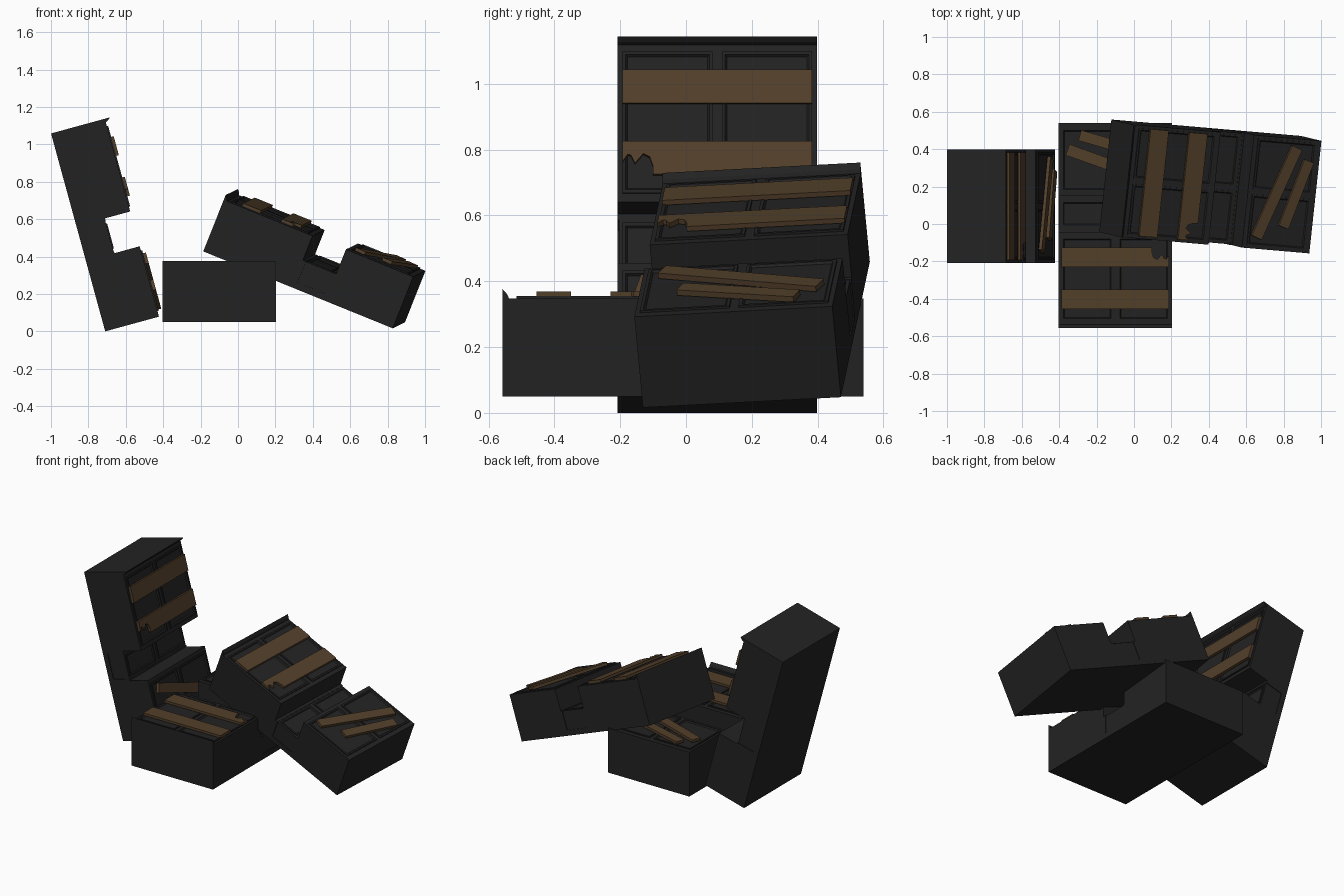
import bpy, bmesh, math
from mathutils import Matrix, Vector

if "Cube" in bpy.data.objects:
    bpy.data.objects.remove(bpy.data.objects["Cube"])


def material(name, rgb):
    m = bpy.data.materials.new(name)
    m.diffuse_color = (*rgb, 1)
    m.use_nodes = True
    m.node_tree.nodes["Principled BSDF"].inputs["Base Color"].default_value = m.diffuse_color
    return m


DARK = material("charred black", (0.0165, 0.0165, 0.0165))
WOOD = material("brown wood", (0.085, 0.050, 0.023))
HALF = 0.303          # half width of a cabinet


def finish(name, bm, mat, place):
    bmesh.ops.recalc_face_normals(bm, faces=bm.faces)
    me = bpy.data.meshes.new(name)
    bm.to_mesh(me)
    bm.free()
    me.materials.append(mat)
    ob = bpy.data.objects.new(name, me)
    bpy.context.collection.objects.link(ob)
    ob.matrix_world = place
    return ob


def extrude(name, pts, vec, mat, place):
    """Closed prism from a list of 3D points swept along vec."""
    bm = bmesh.new()
    f = bm.faces.new([bm.verts.new(p) for p in pts])
    r = bmesh.ops.extrude_face_region(bm, geom=[f])
    verts = [v for v in r["geom"] if isinstance(v, bmesh.types.BMVert)]
    bmesh.ops.translate(bm, verts=verts, vec=vec)
    return finish(name, bm, mat, place)


def framed_panel(name, a0, a1, h0, h1, d, place):
    """Door leaf: raised rim, sunk moulding, flat field. Local x width, y depth, z height."""
    bm = bmesh.new()
    size = Vector((a1 - a0, 0.012, h1 - h0))
    bmesh.ops.create_cube(bm, size=1, matrix=Matrix.Translation(
        ((a0 + a1) / 2, d, (h0 + h1) / 2)) @ Matrix.Diagonal((*size, 1)))
    bm.faces.ensure_lookup_table()
    front = max(bm.faces, key=lambda f: f.calc_center_median().y)
    bmesh.ops.inset_individual(bm, faces=[front], thickness=0.014, depth=0)
    bmesh.ops.inset_individual(bm, faces=[front], thickness=0.010, depth=-0.009)
    finish(name, bm, DARK, place)


def plank(name, p, q, width, d, place, thick=0.016):
    """Straight board between two points on the front."""
    p, q = Vector(p), Vector(q)
    t = (q - p).normalized()
    s = Vector((-t.y, t.x)) * width / 2
    pts = [(c.x, d, c.y) for c in (p - s, q - s, q + s, p + s)]
    extrude(name, pts, (0, thick, 0), WOOD, place)


def cabinet(label, origin, up, front):
    h, n = Vector(up).normalized(), Vector(front)
    n = (n - h * n.dot(h)).normalized()
    w = h.cross(n)
    place = Matrix((w, n, h)).transposed().to_4x4()
    place.translation = origin
    # the local frame is mirrored, so normals are flipped below where needed

    def part(s):
        return label + "_" + s

    # carcass side profile (depth, height): base, shelf recess, upper part, cornice
    body = [(0, 0), (0.298, 0), (0.298, 0.39), (0.158, 0.39), (0.158, 0.40),
            (0.035, 0.40), (0.035, 0.565), (0.158, 0.565), (0.158, 0.583), (0.298, 0.583),
            (0.298, 1.078), (0.310, 1.083), (0.326, 1.097), (0, 1.097)]
    extrude(part("carcass"), [(-HALF, y, z) for y, z in body],
            (2 * HALF, 0, 0), DARK, place)
    # recessed middle block
    mid = [(0.03, 0.395), (0.156, 0.395), (0.156, 0.57), (0.03, 0.57)]
    extrude(part("middle_block"), [(-HALF + 0.004, y, z) for y, z in mid],
            (2 * HALF - 0.008, 0, 0), DARK, place)
    # paired doors on each section
    for sec, h0, h1, d in (("lower", 0.03, 0.365, 0.299), ("middle", 0.415, 0.555, 0.156),
                           ("upper", 0.61, 1.055, 0.299)):
        for side in (-1, 1):
            a = sorted((side * 0.014, side * 0.288))
            framed_panel(part(sec + "_door"), *a, h0, h1, d, place)
    # boards nailed straight across the upper doors, one with a broken edge
    plank(part("top_plank"), (-0.288, 0.942), (0.288, 0.942), 0.105, 0.303, place)
    broken = [(-0.288, 0.770), (0.288, 0.770), (0.288, 0.665), (-0.195, 0.665), (-0.195, 0.69),
              (-0.205, 0.72), (-0.225, 0.73), (-0.24, 0.712), (-0.25, 0.70),
              (-0.262, 0.725), (-0.272, 0.728), (-0.288, 0.705)]
    extrude(part("broken_plank"), [(x, 0.303, z) for x, z in broken],
            (0, 0.016, 0), WOOD, place)
    # slanting boards on the lower doors
    plank(part("long_slat"), (-0.242, 0.320), (0.255, 0.143), 0.062, 0.303, place, 0.018)
    plank(part("short_slat"), (-0.175, 0.172), (0.190, 0.066), 0.058, 0.303, place, 0.018)


# leaning, flat and toppled cabinets
cabinet("leaning", (-0.71, 0.095, 0.0), (-0.264, 0, 0.9645), (0.9645, 0, 0.264))
cabinet("flat", (-0.10, 0.54, 0.05), (0, -1, 0), (0, 0, 1))
cabinet("toppled", (0.86, 0.17, 0.032), (-0.924, 0.08, 0.375), (0.367, -0.088, 0.923))
